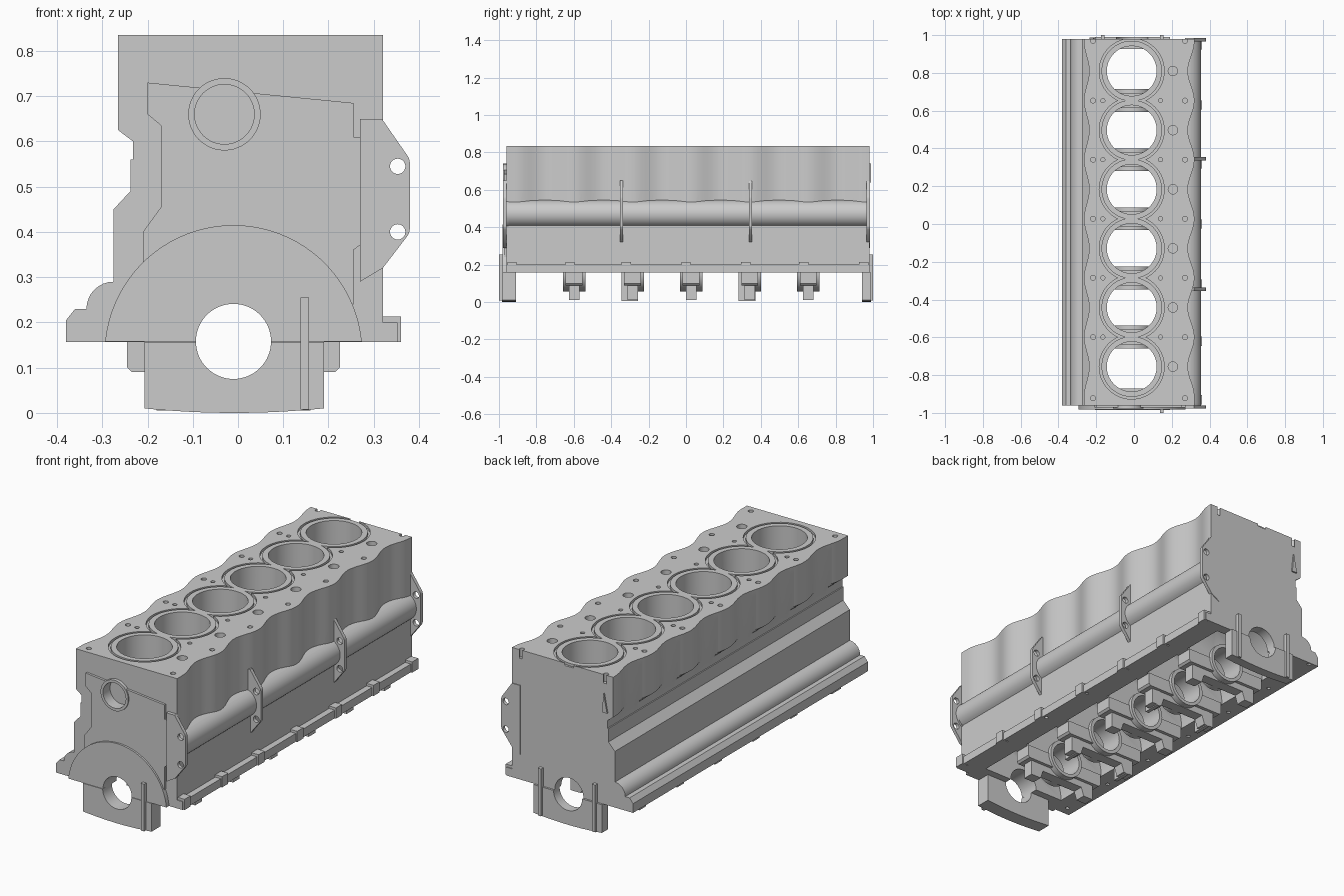
import bpy, bmesh, math
from mathutils import Matrix, Vector

if "Cube" in bpy.data.objects:
    bpy.data.objects.remove(bpy.data.objects["Cube"])

PITCH, CX, CZ = 0.313, -0.01, 0.158           # cylinder spacing, crank axis
CYL = [0.0275 + (k - 2.5) * PITCH for k in range(6)]
MAIN = [0.0275 + (k - 3) * PITCH for k in range(7)]
Y0, Y1 = -0.96, 0.98                          # casting ends


def arc(cx, cy, r, a0, a1, n=16):
    return [(cx + r * math.cos(math.radians(a0 + (a1 - a0) * i / n)),
             cy + r * math.sin(math.radians(a0 + (a1 - a0) * i / n))) for i in range(n + 1)]


def circle(cx, cy, r, n=48):
    return arc(cx, cy, r, 0, 360, n)[:-1]


def loft(bm, loops):
    vs = [[bm.verts.new(p) for p in loop] for loop in loops]
    n = len(vs[0])
    for a, b in zip(vs, vs[1:]):
        for i in range(n):
            bm.faces.new((a[i], a[(i + 1) % n], b[(i + 1) % n], b[i]))
    bm.faces.new(vs[0][::-1])
    bm.faces.new(vs[-1])


def prism(bm, pts, a, b, axis='y'):
    if axis == 'y':
        loft(bm, [[(x, y, z) for x, z in pts] for y in (a, b)])
    else:
        loft(bm, [[(x, y, z) for x, y in pts] for z in (a, b)])


def rect(x0, x1, z0, z1):
    return [(x0, z0), (x1, z0), (x1, z1), (x0, z1)]


def finish(name, bm):
    bmesh.ops.recalc_face_normals(bm, faces=bm.faces)
    me = bpy.data.meshes.new(name)
    bm.to_mesh(me)
    bm.free()
    ob = bpy.data.objects.new(name, me)
    bpy.context.collection.objects.link(ob)
    return ob


def make(name, parts):
    bm = bmesh.new()
    for p in parts:
        prism(bm, *p)
    return finish(name, bm)


def boolean(ob, others, op='DIFFERENCE'):
    for c in others:
        c.hide_render = True
        m = ob.modifiers.new(c.name, 'BOOLEAN')
        m.operation, m.object, m.solver, m.use_self = op, c, 'EXACT', True
    dg = bpy.context.evaluated_depsgraph_get()
    dg.update()
    me = bpy.data.meshes.new_from_object(ob.evaluated_get(dg))
    ob.modifiers.clear()
    ob.data = me


# lower casting: side profile with oil gallery tube, rails and rounded foot
profile = ([(-0.238, 0.56), (-0.238, 0.49), (-0.275, 0.45)] + arc(-0.275, 0.23, 0.06, 90, 180, 8) +
           [(-0.36, 0.23), (-0.38, 0.205), (-0.38, 0.157), (0.352, 0.157), (0.352, 0.2), (0.32, 0.2)] +
           arc(0.283, 0.4725, 0.0725, -59, 90, 16) + [(0.27, 0.56)])
block = make("engine_block", [(profile, Y0, Y1)])

# upper casting with scalloped walls hugging the head bolts
ys = [Y0] + [MAIN[0] + i * PITCH / 14 for i in range(85)] + [Y1]


def wave(y):
    t = min(max((y - MAIN[0]) / PITCH, 0), 6)
    return 0.5 - 0.5 * math.cos(2 * math.pi * t)


bm = bmesh.new()
loft(bm, [[(0.32 - 0.035 * wave(y), y, z) for y in ys] +
          [(-0.232 - out * (0.033 - 0.028 * wave(y)), y, z) for y in reversed(ys)]
          for z, out in ((0.5, 0), (0.6, 0), (0.625, 1), (0.835, 1))])
upper = finish("upper_casting", bm)
boolean(block, [upper], 'UNION')

# cutters: bores, crankcase chambers, crank tunnel, front port
bores = make("bore_cutter", [(circle(-0.012, y, 0.132, 64), 0.34, 0.9, 'z') for y in CYL])
chambers = make("chamber_cutter", [(circle(CX, CZ, 0.245, 64), a + 0.04, b - 0.04)
                                   for a, b in zip(MAIN, MAIN[1:])])
tunnel = make("tunnel_cutter", [(circle(CX, CZ, 0.083, 64), -1.1, 1.1)])
port = make("port_cutter", [(circle(-0.03, 0.66, 0.066), -1.1, -0.92)])

# cutter: bolt holes, water passages and sump rail holes
holes = []
for i, y in enumerate(MAIN):
    yb = min(max(y, -0.94), 0.96) + (0.02 if i == 6 else -0.02 if i == 0 else 0) * 0.5
    holes += [(circle(x, yb, 0.013, 16), 0.79, 0.9, 'z') for x in (-0.217, 0.27)]
    if 0 < i < 6:
        holes += [(circle(x, y, 0.011, 16), 0.79, 0.9, 'z') for x in (-0.165, 0.14)]
holes += [(circle(0.206, y, 0.025, 24), 0.77, 0.9, 'z') for y in CYL]
holes += [(circle(x, y, 0.01, 12), 0.1, 0.185, 'z') for x in (-0.33, 0.332) for y in MAIN]
hole_cut = make("hole_cutter", holes)


# cutter: continuous gasket groove around all six bores
def chain(r):
    a = math.degrees(math.acos(PITCH / 2 / r))
    side = []
    for k, y in enumerate(CYL):
        p = arc(0, y, r, -90 + (a if k else 0), 90 - (a if k < 5 else 0), 24)
        side += p[1:] if k else p
    return ([(-0.012 + x, y) for x, y in side] +
            [(-0.012 - x, y) for x, y in reversed(side[1:-1])])


bm = bmesh.new()
rings = [[bm.verts.new((x, y, z)) for x, y in chain(r)]
         for r, z in ((0.172, 0.822), (0.172, 0.86), (0.16, 0.86), (0.16, 0.822))]
n = len(rings[0])
for j in range(4):
    a, b = rings[j], rings[(j + 1) % 4]
    for i in range(n):
        bm.faces.new((a[i], a[(i + 1) % n], b[(i + 1) % n], b[i]))
groove = finish("groove_cutter", bm)
boolean(block, [chambers, bores, tunnel, port, hole_cut, groove])

# front face: raised plate, port ring and crank housing dome
plate_pts = ([(-0.2, 0.73), (-0.2, 0.66), (-0.17, 0.635), (-0.17, 0.455), (-0.21, 0.4), (-0.21, 0.30),
              (0.255, 0.24), (0.255, 0.36)] + arc(0.275, 0.4725, 0.08, -60, 60, 12) +
             [(0.275, 0.61), (0.255, 0.61), (0.255, 0.685)])
plate = make("front_plate", [(plate_pts, -0.972, -0.95)])
ring = make("front_port_ring", [(circle(-0.03, 0.66, 0.08), -0.978, -0.95)])
dome = make("crank_housing", [(arc(CX, 0.13, 0.285, 5.5, 174.5, 40), -0.982, -0.95)])
boolean(plate, [port, tunnel])
boolean(ring, [port])
boolean(dome, [tunnel])

# inner main bearing caps: collar, legs with arched underside, side ears
inner = []
for k, y in enumerate(MAIN[1:6]):
    web = [(-0.207, 0.16), (-0.207, 0.01), (-0.15, 0.01), (-0.135, 0.055),
           (0.115, 0.055), (0.13, 0.01), (0.19, 0.01), (0.19, 0.16)]
    ears = [(-0.245, 0.16), (-0.245, 0.1), (-0.235, 0.09), (0.215, 0.09), (0.225, 0.1), (0.225, 0.16)]
    c = make("main_cap_%d" % (k + 1), [(web, y - 0.028, y + 0.028)])
    e = make("cap_ears", [(ears, y - 0.045, y + 0.045)])
    r = make("cap_collar", [(circle(CX, CZ, 0.101), y - 0.06, y + 0.06)])
    boolean(c, [e, r], 'UNION')
    boolean(c, [tunnel])
    inner += [c, e, r]
    if k in (1, 3):   # thicker locating feet on two of the mains
        inner.append(make("cap_feet", [(rect(x, x + 0.02, 0.005, 0.16), y - 0.06, y + 0.03)
                                       for x in (-0.18, 0.14)]))
helpers = [o for o in inner if o.name.startswith(("cap_ears", "cap_collar"))]

# end caps with a sagging bottom edge
sag = [(-0.207 + 0.397 * i / 16, 0.01 * (2 * i / 16 - 1) ** 2) for i in range(17)]
for name, a, b in (("front_cap", -0.985, -0.91), ("rear_cap", 0.94, 0.99)):
    cap = make(name, [(sag + [(0.19, 0.157), (-0.207, 0.157)], a, b)])
    boolean(cap, [tunnel])

# slim vertical seal strips on the end faces
make("front_seal_strip", [(rect(0.138, 0.157, 0.008, 0.255), -1.0, -0.955)])
make("rear_seal_strips", [(rect(x, x + 0.019, 0.008, 0.255), 0.96, 1.0) for x in (-0.175, 0.138)])

# small gusset on the rear face
make("rear_gusset", [([(-0.235, 0.64), (-0.205, 0.64), (-0.215, 0.74)], 0.97, 0.988)])

# mounting ribs across the gallery tube, each with two holes
rib = ([(0.27, 0.29), (0.32, 0.32)] + arc(0.345, 0.41, 0.035, -40, 0, 5) +
       arc(0.345, 0.55, 0.035, 0, 40, 5) + [(0.318, 0.65), (0.27, 0.65)])
ribs = make("mounting_ribs", [(rib, y - 0.009, y + 0.009) for y in (-0.969, -0.345, 0.345, 0.975)])
rib_cut = make("rib_hole_cutter", [(circle(0.353, z, 0.017, 24), -1.1, 1.1) for z in (0.4, 0.545)])
boolean(ribs, [rib_cut])

# bolt bosses along the right sump rail
make("rail_bosses", [(rect(0.31, 0.36, 0.157, 0.213), y - 0.025, y + 0.025)
                     for y in (-0.93, -0.62, -0.32, 0.0, 0.32, 0.63, 0.95)])

# tidy helpers and shade
for o in [upper, bores, chambers, tunnel, port, hole_cut, groove, rib_cut] + helpers:
    bpy.data.objects.remove(o)
bpy.ops.object.select_all(action='DESELECT')
for o in bpy.context.scene.objects:
    o.select_set(True)
bpy.context.view_layer.objects.active = block
bpy.ops.object.shade_smooth_by_angle(angle=math.radians(30))
